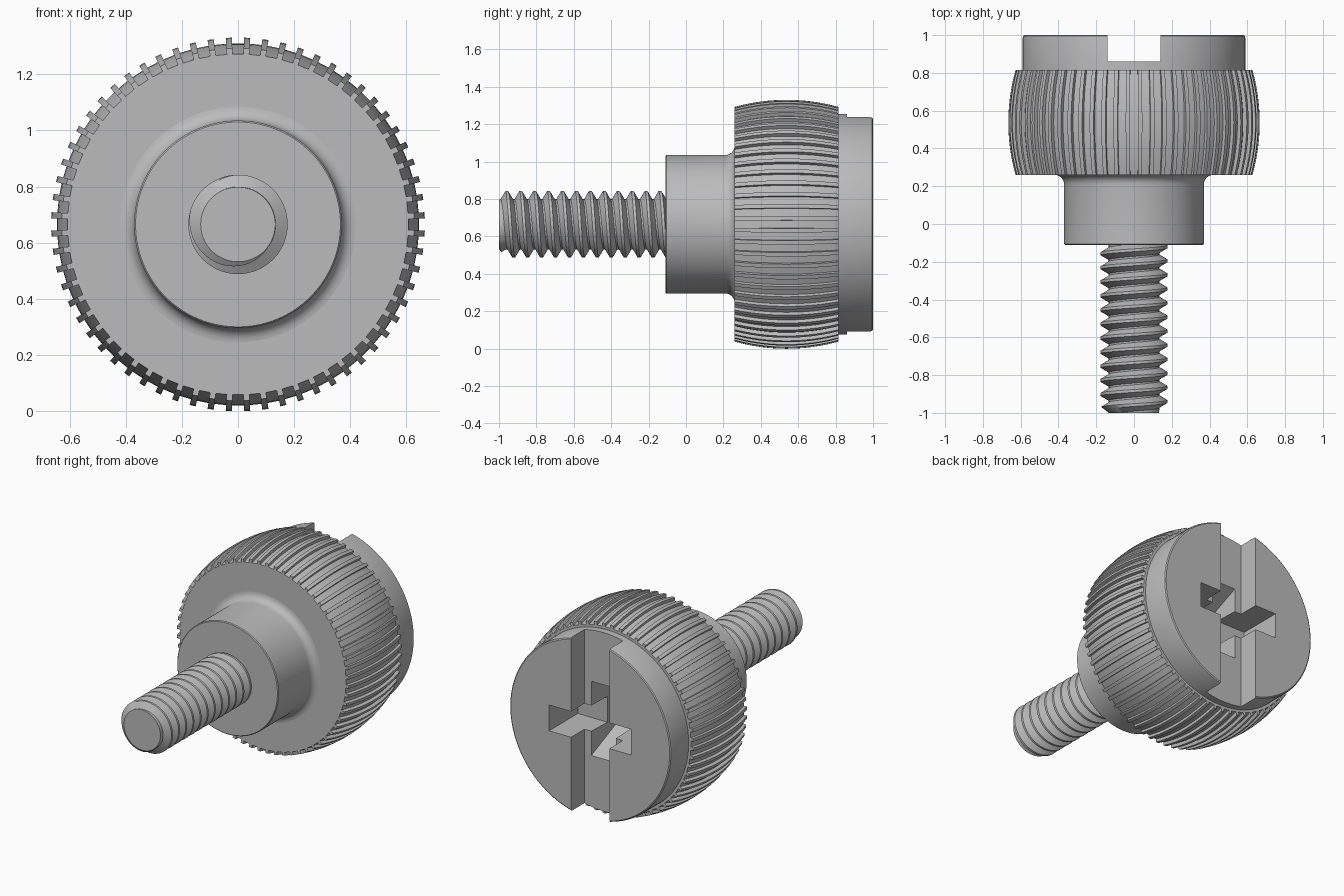
import bpy, bmesh
from math import sin, cos, tau, radians

if "Cube" in bpy.data.objects:
    bpy.data.objects.remove(bpy.data.objects["Cube"])

AXIS_Z = 0.665

metal = bpy.data.materials.new("plain_grey")
metal.use_nodes = True
GREY = (0.5, 0.5, 0.5, 1)
metal.diffuse_color = GREY
metal.node_tree.nodes["Principled BSDF"].inputs["Base Color"].default_value = GREY


def finish(name, bm, angle=30):
    bmesh.ops.remove_doubles(bm, verts=bm.verts, dist=0.0002)
    bmesh.ops.recalc_face_normals(bm, faces=bm.faces)
    mesh = bpy.data.meshes.new(name)
    bm.to_mesh(mesh)
    bm.free()
    ob = bpy.data.objects.new(name, mesh)
    bpy.context.collection.objects.link(ob)
    mesh.materials.append(metal)
    shade(ob, angle)
    return ob


def shade(ob, angle):
    bpy.ops.object.select_all(action='DESELECT')
    bpy.context.view_layer.objects.active = ob
    ob.select_set(True)
    bpy.ops.object.shade_smooth_by_angle(angle=radians(angle))


def tube(name, rings, angle=30):
    """Skin a list of closed rings of (theta, radius, y) about the y axis."""
    bm = bmesh.new()
    loops = [[bm.verts.new((r * sin(t), y, AXIS_Z + r * cos(t)))
              for t, r, y in ring] for ring in rings]
    n = len(loops[0])
    for a, b in zip(loops, loops[1:]):
        for i in range(n):
            j = (i + 1) % n
            bm.faces.new((a[i], a[j], b[j], b[i]))
    bm.faces.new(loops[0])
    bm.faces.new(loops[-1])
    return finish(name, bm, angle)


def lathe(name, profile, sides=128):
    return tube(name, [[(tau * i / sides, r, y) for i in range(sides)]
                       for r, y in profile])


def frustum(name, back, front):
    """Block between two rectangles (half x, half z, y)."""
    bm = bmesh.new()
    vs = [bm.verts.new((sx * hx, y, AXIS_Z + sz * hz))
          for hx, hz, y in (back, front) for sx in (-1, 1) for sz in (-1, 1)]
    bmesh.ops.convex_hull(bm, input=vs)
    ob = finish(name, bm)
    ob.hide_render = True
    return ob


def cut(ob, cutters, angle=30):
    for c in cutters:
        m = ob.modifiers.new("cut", 'BOOLEAN')
        m.operation = 'DIFFERENCE'
        m.solver = 'EXACT'
        m.object = c
        bpy.context.view_layer.objects.active = ob
        bpy.ops.object.modifier_apply(modifier=m.name)
    shade(ob, angle)


# Collar with a fillet running into the grip face
FILLET = 0.05
collar = [(0.365, -0.11), (0.37, -0.105)]
collar += [(0.42 - FILLET * cos(a), 0.21 + FILLET * sin(a))
           for a in (tau / 4 * k / 6 for k in range(7))]
lathe("collar", collar + [(0.42, 0.27)])

# Barrel-shaped grip with narrow raised ribs
RIBS, HALF_RIB = 64, 0.17
rings = []
for k in range(13):
    u = k / 6 - 1
    top = 0.666 - 0.038 * u * u
    low = top - 0.021
    ring = []
    for i in range(RIBS):
        for f, r in ((-HALF_RIB, low), (-HALF_RIB, top), (HALF_RIB, top), (HALF_RIB, low)):
            ring.append((tau * (i + 0.5 + f) / RIBS, r, 0.5375 + 0.2775 * u))
    rings.append(ring)
grip = tube("knurled_grip", rings)

# Slotted head
head = lathe("slotted_head", [(0.59, 0.79), (0.59, 0.985), (0.587, 0.995), (0.58, 1.0)])

# Driver slot and cross recess
slot = frustum("slot_cutter", (0.14, 0.8, 0.86), (0.14, 0.8, 1.1))
cross_arm = frustum("cross_arm_cutter", (0.3, 0.085, 0.7), (0.3, 0.085, 1.1))
upright_arm = frustum("upright_arm_cutter", (0.08, 0.12, 0.6), (0.09, 0.25, 0.87))
cut(head, [slot, cross_arm, upright_arm])
cut(grip, [cross_arm, upright_arm])
for c in (slot, cross_arm, upright_arm):
    bpy.data.objects.remove(c)

# Threaded shank: a right-handed helical sweep clipped at both ends
PITCH, SIDES, END, TOP = 0.0745, 64, -1.0, -0.1
CREST, ROOT, TIP = 0.177, 0.134, 0.133
SECTION = ((0, ROOT), (0.12, ROOT), (0.46, CREST), (0.66, CREST))
bm = bmesh.new()
columns = []
for i in range(SIDES + 1):
    t = tau * i / SIDES
    col = []
    for k in range(-2, 15):
        for f, r in SECTION:
            y = min(max(END + PITCH * (k + f + i / SIDES), END), TOP)
            r = min(r, TIP + 1.3 * (y - END))
            if y == TOP:
                r = TIP
            col.append(bm.verts.new((r * sin(t), y, AXIS_Z + r * cos(t))))
    columns.append(col)
for a, b in zip(columns, columns[1:]):
    for j in range(len(a) - 1):
        bm.faces.new((a[j], b[j], b[j + 1], a[j + 1]))
bmesh.ops.remove_doubles(bm, verts=bm.verts, dist=0.0002)
bmesh.ops.dissolve_degenerate(bm, dist=0.0001, edges=bm.edges)
bmesh.ops.holes_fill(bm, edges=[e for e in bm.edges if e.is_boundary], sides=0)
finish("threaded_shank", bm, 25)
